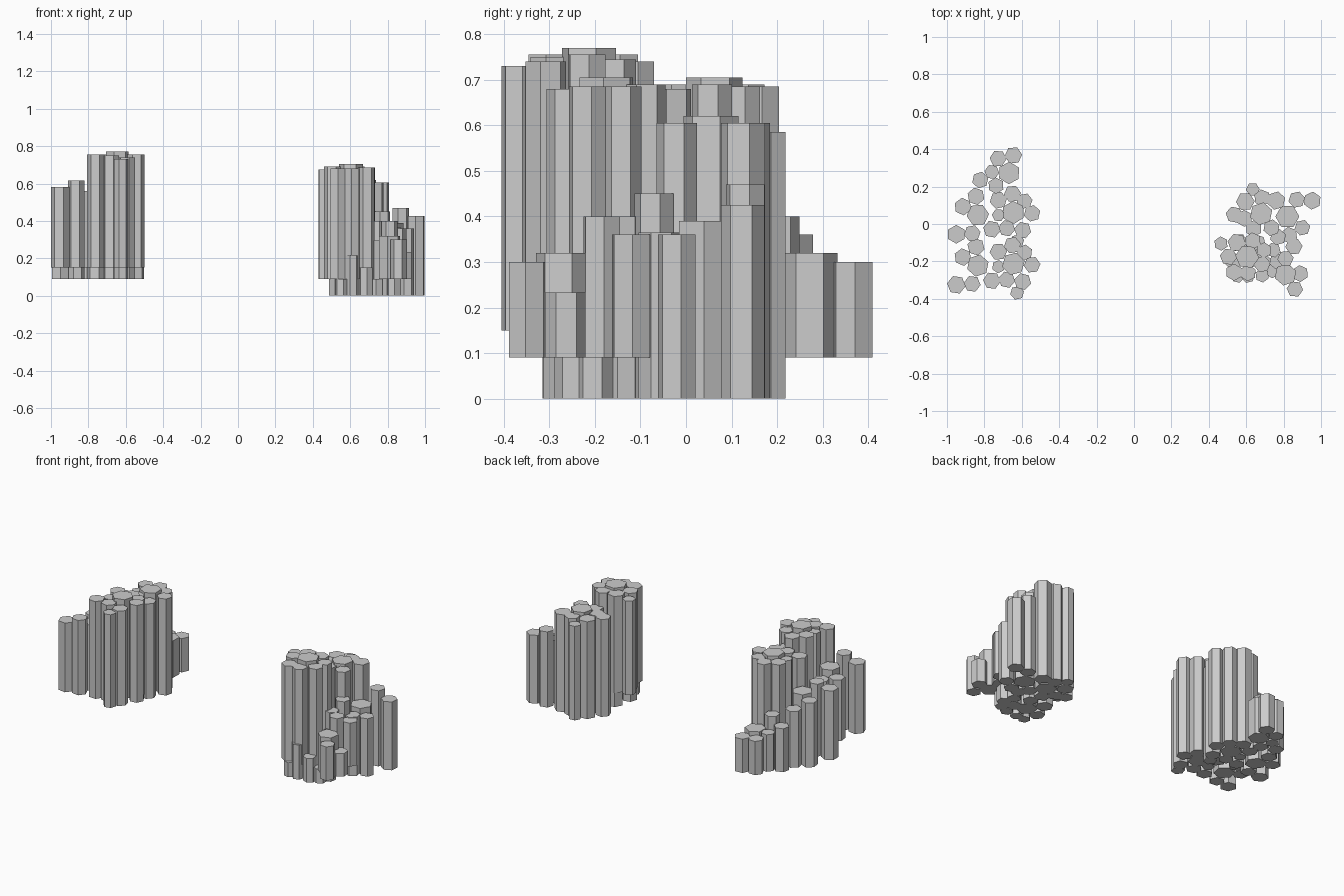
import bpy, bmesh, math, random
random.seed(4)


def columns(name, base, cols, cx=0, cy=0):
    """Cluster of closed hexagonal prisms: (x, y, radius, top)."""
    bm = bmesh.new()
    for x, y, r, top in cols:
        a = random.uniform(0, math.pi / 3)
        ring = [(cx + x + r * math.cos(a + i * math.pi / 3),
                 cy + y + r * math.sin(a + i * math.pi / 3)) for i in range(6)]
        lo = [bm.verts.new((px, py, base)) for px, py in ring]
        hi = [bm.verts.new((px, py, top)) for px, py in ring]
        bm.faces.new(lo[::-1])
        bm.faces.new(hi)
        for i in range(6):
            j = (i + 1) % 6
            bm.faces.new((lo[i], lo[j], hi[j], hi[i]))
    me = bpy.data.meshes.new(name)
    bm.to_mesh(me)
    bm.free()
    bpy.context.collection.objects.link(bpy.data.objects.new(name, me))


# Repeated footprints: one thick column ringed by thinner ones
tall = [(0, 0, .062), (.1, -.005, .045), (.06, .06, .043), (-.005, .1, .046),
        (-.08, .065, .047), (-.08, -.015, .035), (-.115, -.09, .047),
        (-.035, -.085, .045), (.05, -.095, .046), (.02, -.155, .038)]
side = [(0, 0, .06), (-.08, .045, .047), (-.01, .1, .047),
        (-.115, -.103, .05), (-.03, -.098, .045)]


def raised(shape, heights):
    return [(*p, h) for p, h in zip(shape, heights)]


# Left formation, stepping down toward the left and back
columns("left_front_tall_columns", .15, raised(tall,
        (.77, .755, .745, .74, .755, .745, .755, .75, .74, .73)), -.645, -.213)
columns("left_rear_tall_columns", .09, raised(tall,
        (.705, .69, .685, .685, .69, .68, .68, .69, .68, .68)), -.645, .062)
columns("left_front_side_columns", .15, raised(side,
        (.56, .53, .52, .58, .615)), -.835, -.222)
columns("left_rear_side_columns", .09, raised(side,
        (.51, .49, .44, .52, .54)), -.835, .048)
columns("left_back_low_columns", .09, [
    (-.668, .273, .06, .32), (-.645, .367, .047, .30), (-.727, .35, .045, .30),
    (-.76, .278, .04, .32), (-.738, .205, .044, .40), (-.822, .235, .045, .36)])

# Right formation, stepping down toward the right
columns("right_tall_columns", .09, [
    (.605, -.175, .064, .705), (.465, -.105, .038, .675), (.505, -.175, .046, .69),
    (.55, -.1, .05, .69), (.535, -.258, .046, .68), (.61, -.262, .044, .68),
    (.635, -.09, .045, .69), (.695, -.14, .042, .685), (.685, -.215, .045, .685)])
columns("right_middle_columns", 0, [
    (.68, .055, .062, .62), (.535, .05, .045, .605), (.595, .12, .05, .605),
    (.635, .185, .037, .585), (.685, .14, .045, .605), (.76, .125, .05, .605),
    (.59, .03, .045, .605), (.64, -.025, .045, .605), (.735, -.02, .045, .605)])
columns("right_lower_columns", 0, [
    (.82, .04, .064, .39), (.87, .13, .045, .47), (.953, .125, .048, .425),
    (.9, -.02, .043, .36), (.83, -.06, .045, .365), (.77, -.07, .044, .45),
    (.765, -.2, .042, .295), (.745, -.14, .04, .40)])
columns("right_front_low_columns", .09, [
    (.81, -.27, .06, .32), (.888, -.265, .045, .233), (.86, -.348, .044, .30),
    (.81, -.185, .044, .40), (.855, -.12, .046, .36)])
columns("right_ground_stubs", 0, [
    (.61, -.28, .036, .215), (.555, -.28, .036, .09), (.685, -.275, .038, .15),
    (.53, -.2, .045, .09), (.62, -.18, .06, .09), (.69, -.2, .045, .09),
    (.74, -.25, .04, .09), (.56, -.1, .05, .09), (.66, -.1, .045, .09)])
